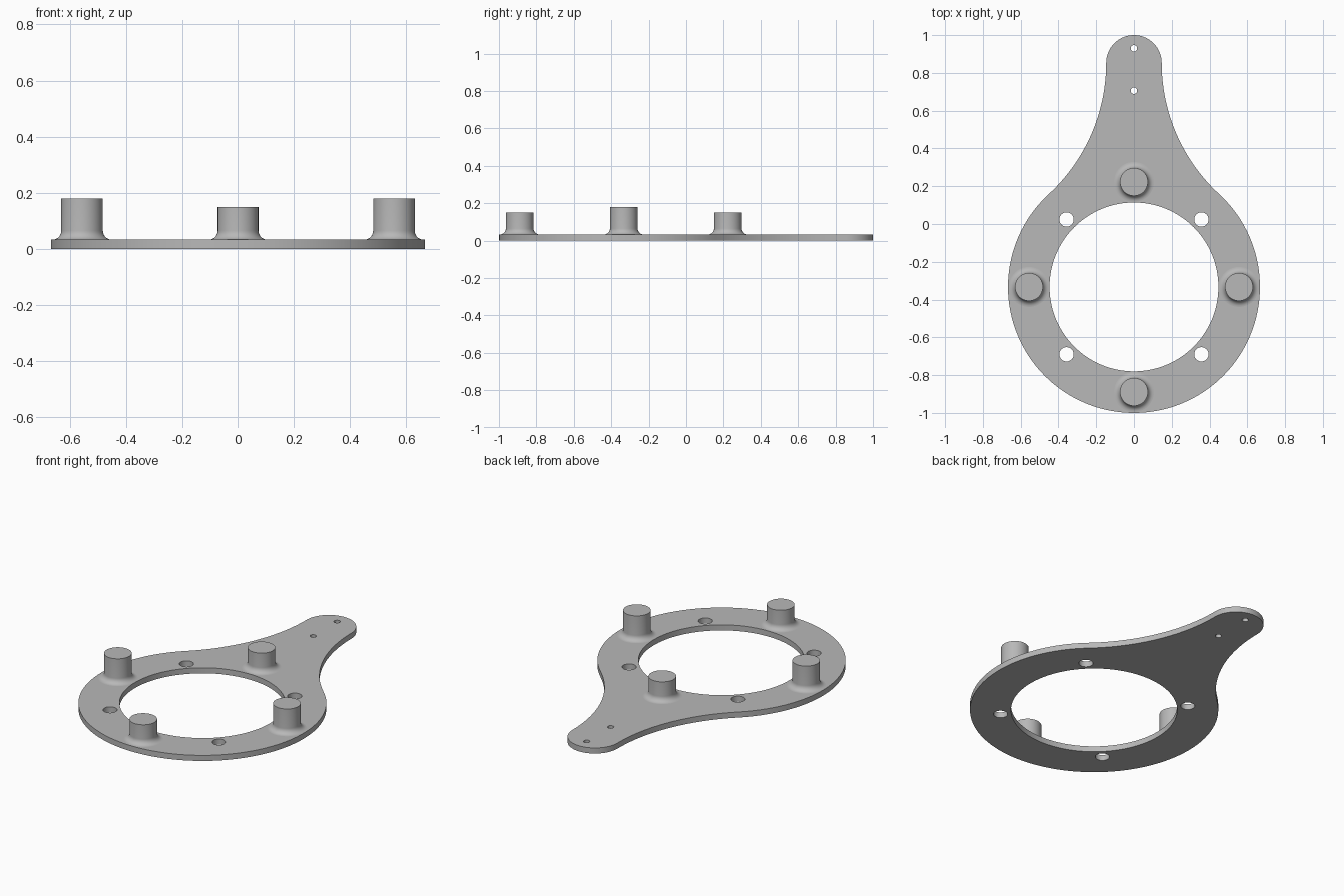
import bpy, bmesh
from math import sin, cos, pi, atan2, hypot, radians

cube = bpy.data.objects.get("Cube")
if cube:
    bpy.data.objects.remove(cube, do_unlink=True)

THICK = 0.033
RING_Y, RING_R, BORE_R = -0.333, 0.667, 0.447
TAB_R = 0.147
TAB_Y = 1 - TAB_R

grey = bpy.data.materials.new("plain grey")
grey.use_nodes = True
colour = (0.48, 0.48, 0.48, 1)
grey.diffuse_color = colour
grey.node_tree.nodes["Principled BSDF"].inputs["Base Color"].default_value = colour


def arc(cx, cy, r, start, end, n):
    """Points along an arc, both ends included."""
    return [(cx + r * cos(start + (end - start) * i / n),
             cy + r * sin(start + (end - start) * i / n)) for i in range(n + 1)]


def circle(cx, cy, r, n):
    return arc(cx, cy, r, 0, 2 * pi, n)[:-1]


def smooth(obj):
    bpy.ops.object.select_all(action='DESELECT')
    obj.select_set(True)
    bpy.context.view_layer.objects.active = obj
    bpy.ops.object.shade_smooth_by_angle(angle=radians(30))


# Outline: ring and rounded tab joined by tangent concave flanks
dy = TAB_Y - RING_Y
flank_r = (dy**2 + TAB_R**2 - RING_R**2) / (2 * (RING_R - TAB_R))
flank_x = TAB_R + flank_r
touch = atan2(dy, flank_x)
right = arc(0, RING_Y, RING_R, -pi / 2, touch, 64)
right += arc(flank_x, TAB_Y, flank_r, pi + touch, pi, 24)[1:]
right += arc(0, TAB_Y, TAB_R, 0, pi / 2, 20)[1:]
outline = right + [(-x, y) for x, y in reversed(right[1:-1])]

# Openings: bore, four screw holes, two pin holes
loops = [outline, circle(0, RING_Y, BORE_R, 128)]
loops += [circle(sx * 0.357, RING_Y + sy * 0.357, 0.038, 32)
          for sx in (-1, 1) for sy in (-1, 1)]
loops += [circle(0, y, 0.017, 24) for y in (0.706, 0.93)]

# Plate from the filled, extruded loops
curve = bpy.data.curves.new("plate_outline", 'CURVE')
curve.dimensions = '2D'
curve.fill_mode = 'BOTH'
curve.extrude = THICK / 2
for loop in loops:
    spline = curve.splines.new('POLY')
    spline.points.add(len(loop) - 1)
    for point, (x, y) in zip(spline.points, loop):
        point.co = (x, y, 0, 1)
    spline.use_cyclic_u = True
source = bpy.data.objects.new("plate_outline", curve)
bpy.context.collection.objects.link(source)
bpy.context.view_layer.update()
evaluated = source.evaluated_get(bpy.context.evaluated_depsgraph_get())
mesh = bpy.data.meshes.new_from_object(evaluated)
bpy.data.objects.remove(source, do_unlink=True)

bm = bmesh.new()
bm.from_mesh(mesh)
bmesh.ops.translate(bm, verts=bm.verts, vec=(0, 0, THICK / 2))
bmesh.ops.remove_doubles(bm, verts=bm.verts, dist=0.00005)
bmesh.ops.recalc_face_normals(bm, faces=bm.faces)
bm.to_mesh(mesh)
bm.free()
mesh.materials.clear()
mesh.materials.append(grey)
plate = bpy.data.objects.new("plate", mesh)
bpy.context.collection.objects.link(plate)
smooth(plate)


# Posts: lathed pegs with a filleted foot
def post(name, x, y, top, r=0.074, fillet=0.032, sides=48):
    profile = [(r + fillet, THICK - 0.01)]
    profile += arc(r + fillet, THICK + fillet, fillet, -pi / 2, -pi, 8)
    profile += [(r, top)]
    bm = bmesh.new()
    rings = [[bm.verts.new((px, py, z)) for px, py in circle(0, 0, pr, sides)]
             for pr, z in profile]
    for low, high in zip(rings, rings[1:]):
        for i in range(sides):
            j = (i + 1) % sides
            bm.faces.new((low[i], low[j], high[j], high[i]))
    bm.faces.new(rings[-1])
    bm.faces.new(reversed(rings[0]))
    mesh = bpy.data.meshes.new(name)
    bm.to_mesh(mesh)
    bm.free()
    mesh.materials.append(grey)
    obj = bpy.data.objects.new(name, mesh)
    obj.location = (x, y, 0)
    bpy.context.collection.objects.link(obj)
    smooth(obj)


REACH = 0.556
post("left_post", REACH, RING_Y, 0.18)
post("right_post", -REACH, RING_Y, 0.18)
post("front_post", 0, RING_Y - REACH, 0.15)
post("back_post", 0, RING_Y + REACH, 0.15)
